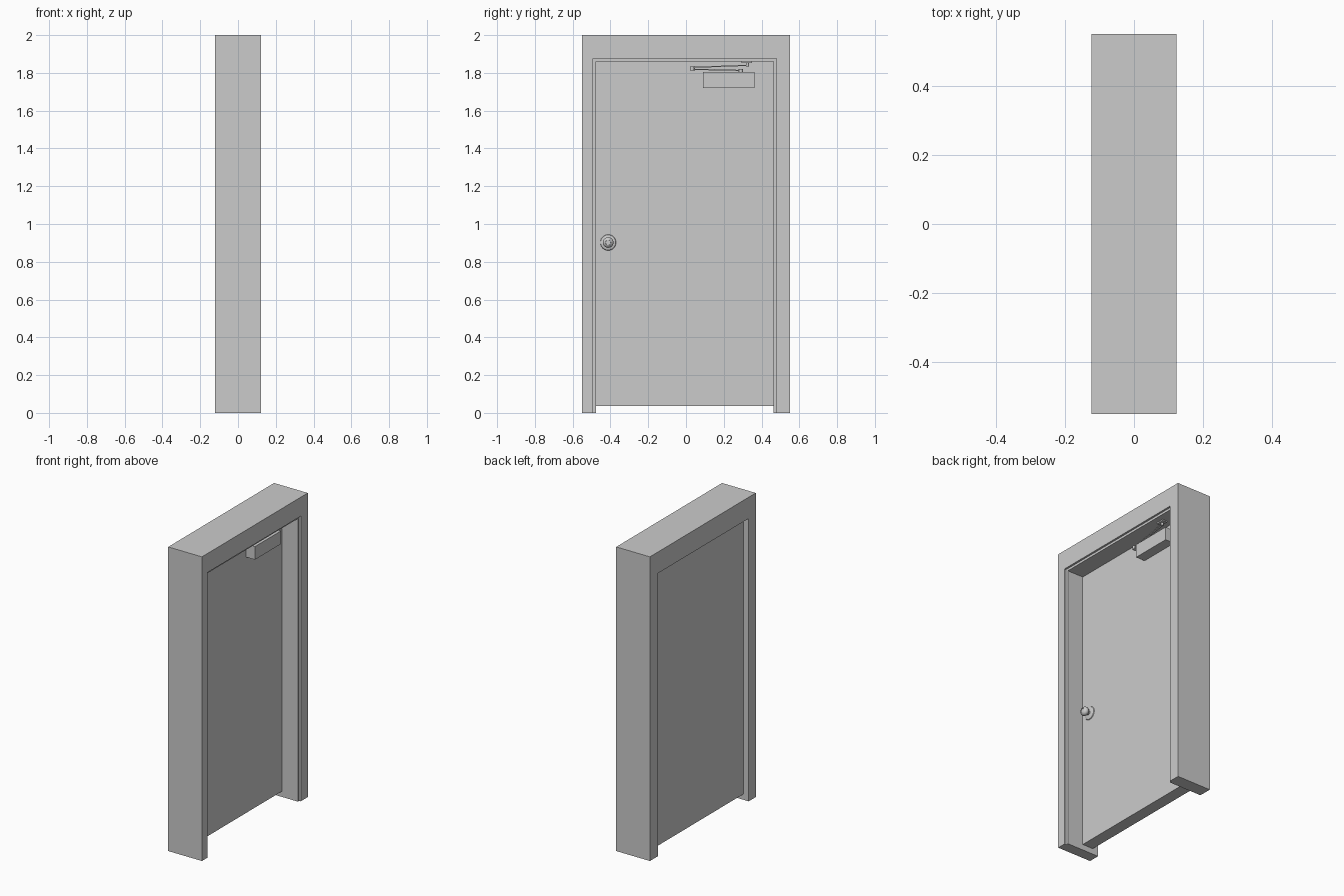
import bpy, bmesh, math
from mathutils import Vector

if "Cube" in bpy.data.objects:
    bpy.data.objects.remove(bpy.data.objects["Cube"])


def finish(name, bm, smooth=False):
    bmesh.ops.recalc_face_normals(bm, faces=bm.faces)
    mesh = bpy.data.meshes.new(name)
    bm.to_mesh(mesh)
    bm.free()
    ob = bpy.data.objects.new(name, mesh)
    bpy.context.collection.objects.link(ob)
    if smooth:
        bpy.ops.object.select_all(action='DESELECT')
        ob.select_set(True)
        bpy.context.view_layer.objects.active = ob
        bpy.ops.object.shade_smooth_by_angle(angle=math.radians(35))
    return ob


def box(name, x, y, z):
    bm = bmesh.new()
    bmesh.ops.create_cube(bm, size=1)
    for v in bm.verts:
        v.co = [r[0] + (c + 0.5) * (r[1] - r[0]) for c, r in zip(v.co, (x, y, z))]
    return finish(name, bm)


def lathe(name, profile, base, axis, segments=32):
    """Revolve (radius, height) points, starting at base, along axis."""
    bm = bmesh.new()
    verts = [bm.verts.new((r, 0, h)) for r, h in profile]
    edges = [bm.edges.new(p) for p in zip(verts, verts[1:])]
    bmesh.ops.spin(bm, geom=verts + edges, cent=(0, 0, 0), axis=(0, 0, 1),
                   angle=math.tau, steps=segments)
    bmesh.ops.remove_doubles(bm, verts=bm.verts, dist=1e-5)
    rot = Vector((0, 0, 1)).rotation_difference(Vector(axis))
    for v in bm.verts:
        v.co = rot @ v.co + Vector(base)
    return finish(name, bm, True)


def bar(name, a, b, w0, w1, t):
    """Flat tapered link between two points."""
    a, b = Vector(a), Vector(b)
    d = b - a
    side = Vector((-d.y, d.x, 0)).normalized()
    up = Vector((0, 0, t / 2))
    bm = bmesh.new()
    rings = [[bm.verts.new(p + side * w * s / 2 + up * u)
              for s, u in ((-1, -1), (1, -1), (1, 1), (-1, 1))]
             for p, w in ((a, w0), (b, w1))]
    for i in range(4):
        j = (i + 1) % 4
        bm.faces.new((rings[0][i], rings[0][j], rings[1][j], rings[1][i]))
    bm.faces.new(rings[0])
    bm.faces.new(rings[1])
    return finish(name, bm)


# Door frame: rebated section swept around an upside-down U
X = 0.1225
outer, rebate, inner = (-0.55, 0.55, 2.0), (-0.493, 0.478, 1.875), (-0.477, 0.464, 1.86)
section = [(-X, outer), (X, outer), (X, rebate), (0.11, rebate), (0.11, inner), (-X, inner)]
bm = bmesh.new()
rings = []
for side, high in ((0, 0), (0, 1), (1, 1), (1, 0)):
    rings.append([bm.verts.new((x, e[side], e[2] * high)) for x, e in section])
for r0, r1 in zip(rings, rings[1:]):
    for i in range(6):
        j = (i + 1) % 6
        bm.faces.new((r0[i], r0[j], r1[j], r1[i]))
bm.faces.new(rings[0])
bm.faces.new(rings[-1])
finish("door_frame", bm)

# Door leaf
FACE = -0.005
box("door_leaf", (-0.083, FACE), (inner[0], inner[1]), (0.037, inner[2]))

# Closer body and linkage
box("closer_body", (FACE, 0.06), (0.09, 0.362), (1.72, 1.806))
elbow, spindle, shoe = (0.022, 0.032), (0.03, 0.29), (0.055, 0.325)
bar("closer_main_arm", (*elbow, 1.819), (*spindle, 1.813), 0.014, 0.018, 0.006)
bar("closer_forearm", (*elbow, 1.829), (*shoe, 1.84), 0.012, 0.014, 0.006)
pin = lambda r, h: [(0, 0), (r, 0), (r, h), (0, h)]
lathe("closer_spindle", pin(0.011, 0.018), (*spindle, 1.802), (0, 0, 1), 16)
lathe("closer_elbow_pin", pin(0.012, 0.022), (*elbow, 1.813), (0, 0, 1), 16)
lathe("closer_shoe_pin", pin(0.008, 0.024), (*shoe, 1.834), (0, 0, 1), 16)
box("closer_bracket", (0.038, 0.072), (0.295, 0.35), (1.852, 1.86))

# Door knob: rose, neck and rounded grip with a key cylinder
knob = (FACE, -0.412, 0.902)
lathe("knob_rose", [(0, 0), (0.042, 0), (0.04, 0.004), (0.026, 0.009), (0, 0.009)], knob, (1, 0, 0))
lathe("door_knob", [(0.013, 0.005), (0.013, 0.018), (0.022, 0.024), (0.028, 0.034),
                    (0.028, 0.044), (0.023, 0.053), (0.014, 0.058), (0.013, 0.055),
                    (0, 0.055)], knob, (1, 0, 0))
